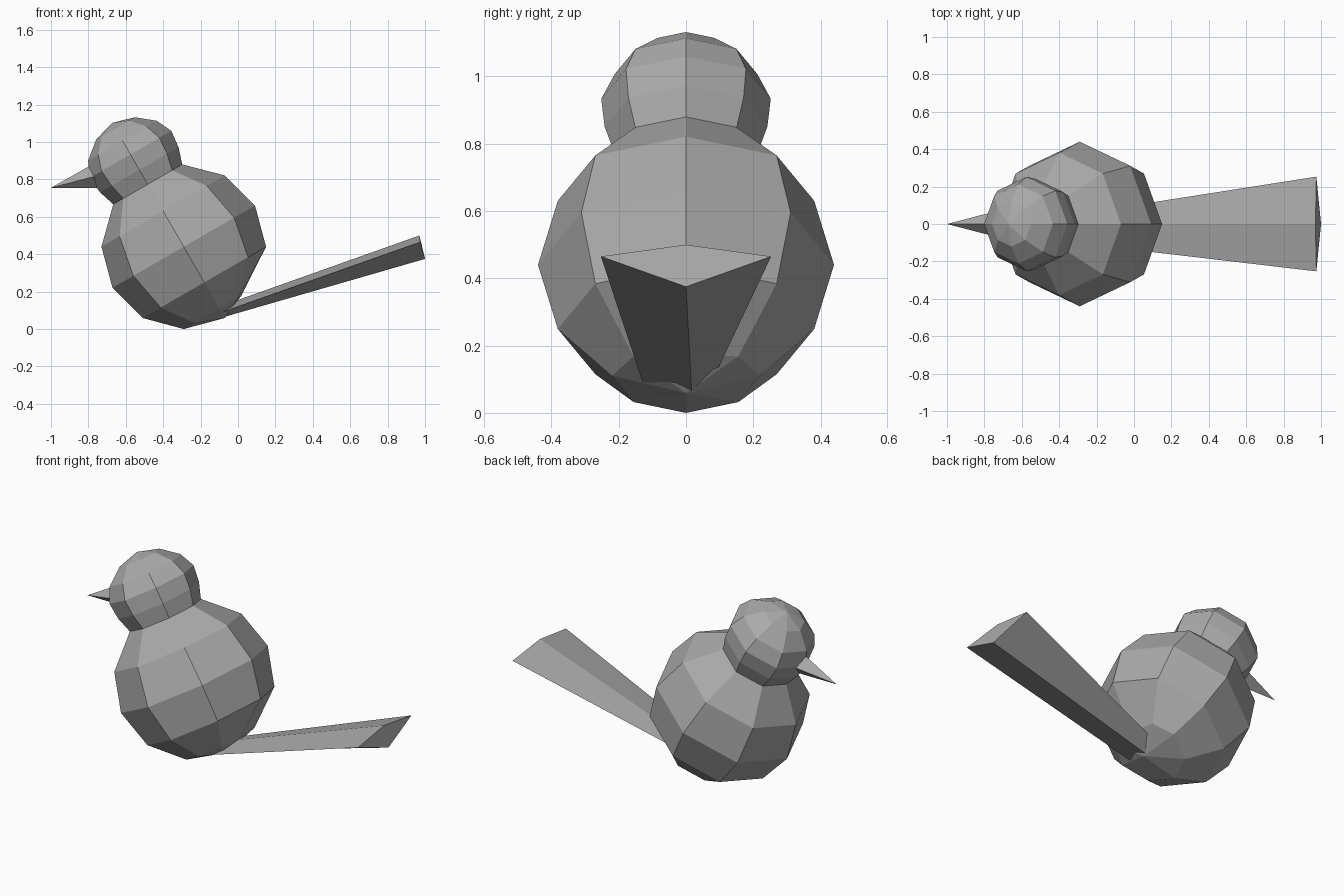
import bpy, bmesh
from math import sin, cos, pi, radians
from mathutils import Vector

cube = bpy.data.objects.get("Cube")
if cube:
    bpy.data.objects.remove(cube)

grey = bpy.data.materials.new("plain_grey")
grey.use_nodes = True
colour = (0.4, 0.4, 0.4, 1)
grey.diffuse_color = colour
grey.node_tree.nodes["Principled BSDF"].inputs["Base Color"].default_value = colour


def finish(bm, name):
    bmesh.ops.recalc_face_normals(bm, faces=bm.faces)
    mesh = bpy.data.meshes.new(name)
    bm.to_mesh(mesh)
    bm.free()
    mesh.materials.append(grey)
    obj = bpy.data.objects.new(name, mesh)
    bpy.context.collection.objects.link(obj)
    return obj


def skin(bm, a, b):
    """Bridge two equal rings; a one-point ring makes a fan."""
    n = max(len(a), len(b))
    for i in range(n):
        j = (i + 1) % n
        corners = [a[i % len(a)], a[j % len(a)], b[j % len(b)], b[i % len(b)]]
        bm.faces.new(list(dict.fromkeys(corners)))


# Body and head: one eight-sided turned form on a leaning axis
SIDES = 8
centre = Vector((-0.29, 0, 0.44))
axis = Vector((-sin(radians(30)), 0, cos(radians(30))))
back = Vector((cos(radians(30)), 0, sin(radians(30))))
R = 0.44
profile = [(R * sin(radians(a)), R * cos(radians(a))) for a in range(-90, 60, 30)]
profile += [(0.385, 0.213), (0.475, 0.242), (0.57, 0.252),
            (0.655, 0.212), (0.73, 0.12), (0.765, 0)]
bm = bmesh.new()
rings = []
for height, radius in profile:
    ring = []
    for i in range(SIDES if radius > 0.001 else 1):
        a = 2 * pi * i / SIDES
        ring.append(bm.verts.new(centre + axis * height
                                 + back * radius * cos(a) + Vector((0, radius * sin(a), 0))))
    rings.append(ring)
# The rump tucks in where the tail leaves the body
for i, amount in ((0, 0.085), (1, 0.04), (SIDES - 1, 0.04)):
    rings[1][i].co -= back * amount
for lower, upper in zip(rings, rings[1:]):
    skin(bm, lower, upper)
finish(bm, "body_and_head")

# Tail: four-sided wedge widening to a slanted end
root = [(-0.1, 0, 0.12), (-0.1, 0.085, 0.11), (-0.28, 0.02, 0.005), (-0.1, -0.127, 0.085)]
end = [(0.97, 0, 0.5), (0.975, 0.253, 0.465), (1, 0, 0.375), (0.975, -0.253, 0.465)]
bm = bmesh.new()
root = [bm.verts.new(p) for p in root]
end = [bm.verts.new(p) for p in end]
skin(bm, root, end)
bm.faces.new(root)
bm.faces.new(end)
finish(bm, "tail")

# Beak: four-sided spike with a level underside
bm = bmesh.new()
base = [bm.verts.new(p) for p in ((-0.77, 0, 0.885), (-0.77, 0.06, 0.815),
                                  (-0.75, 0, 0.755), (-0.77, -0.06, 0.815))]
skin(bm, base, [bm.verts.new((-1, 0, 0.755))])
bm.faces.new(base)
finish(bm, "beak")
